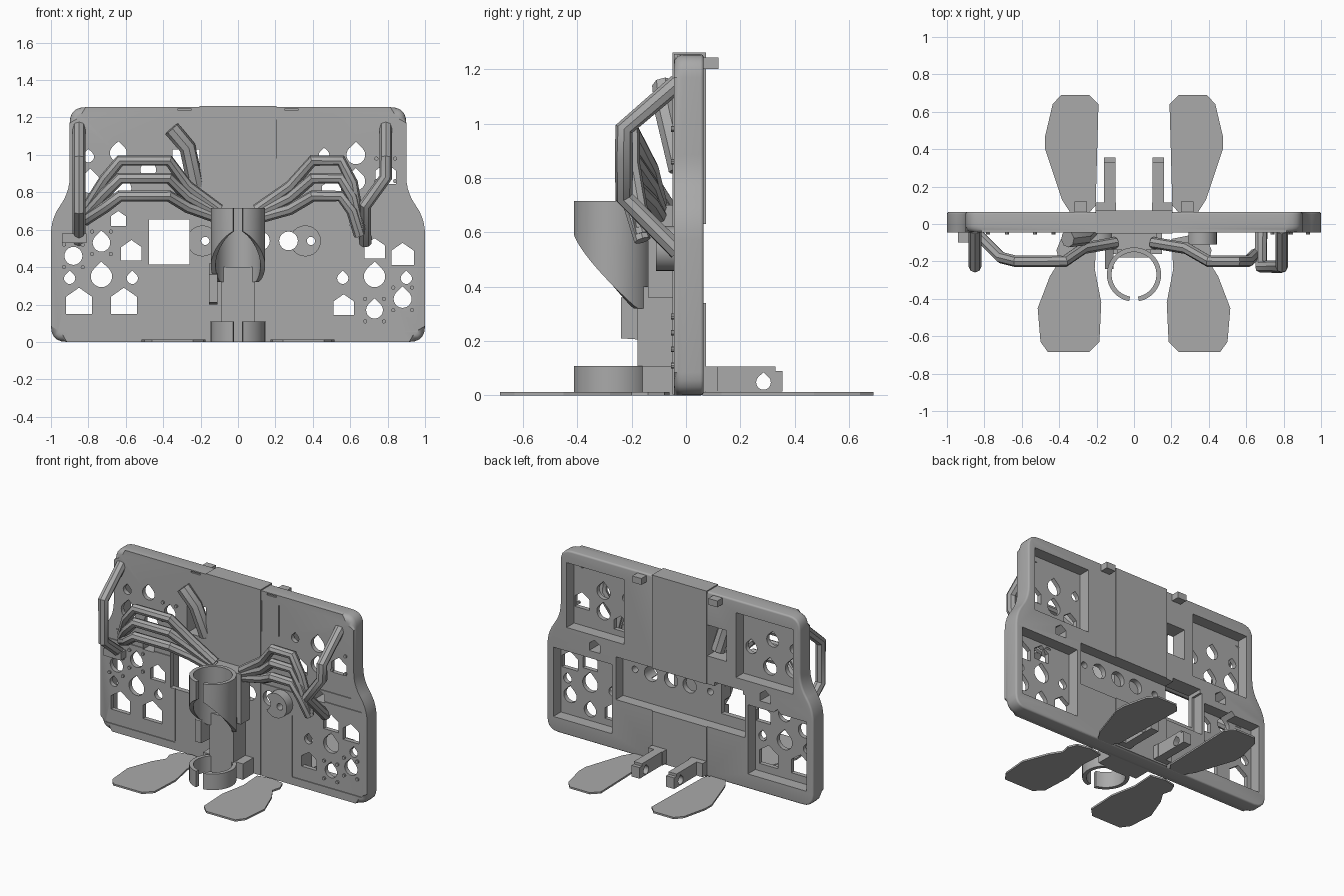
import bpy, bmesh, math
from mathutils import Vector

if "Cube" in bpy.data.objects:
    bpy.data.objects.remove(bpy.data.objects["Cube"], do_unlink=True)

gray = bpy.data.materials.new("plastic_gray")
gray.use_nodes = True
gray.diffuse_color = (0.4, 0.4, 0.4, 1)
gray.node_tree.nodes["Principled BSDF"].inputs["Base Color"].default_value = gray.diffuse_color


def add_object(name, bm):
    bmesh.ops.recalc_face_normals(bm, faces=bm.faces)
    mesh = bpy.data.meshes.new(name)
    bm.to_mesh(mesh)
    bm.free()
    mesh.materials.append(gray)
    obj = bpy.data.objects.new(name, mesh)
    bpy.context.collection.objects.link(obj)
    return obj


def prism(name, points, low, high, axis="y", round_front=0, round_back=0):
    """Extrude a flat outline along one axis, with optional rounded rims."""
    place = {"x": lambda a, b, c: (c, a, b),
             "y": lambda a, b, c: (a, c, b),
             "z": lambda a, b, c: (a, b, c)}[axis]
    bm = bmesh.new()
    rings = [[bm.verts.new(place(a, b, c)) for a, b in points] for c in (low, high)]
    caps = [bm.faces.new(ring) for ring in rings]
    for i in range(len(points)):
        j = (i + 1) % len(points)
        bm.faces.new((rings[0][i], rings[0][j], rings[1][j], rings[1][i]))
    rims = [list(cap.edges) for cap in caps]
    for rim, size in zip(rims, (round_front, round_back)):
        if size:
            bmesh.ops.bevel(bm, geom=rim, offset=size, segments=4, profile=0.5,
                            affect="EDGES", clamp_overlap=True)
    return add_object(name, bm)


def box(name, x0, x1, y0, y1, z0, z1):
    return prism(name, [(x0, y0), (x1, y0), (x1, y1), (x0, y1)], z0, z1, "z")


def circle(x, z, r, n=24):
    return [(x + r * math.cos(math.tau * i / n), z + r * math.sin(math.tau * i / n))
            for i in range(n)]


def teardrop(x, z, r):
    arc = [math.radians(135 + 270 * i / 18) for i in range(19)]
    return [(x + r * math.cos(a), z + r * math.sin(a)) for a in arc] + [(x, z + r * 1.4)]


def house(x, z, r):
    return [(x - r, z - r), (x + r, z - r), (x + r, z + r * 0.3), (x, z + r), (x - r, z + r * 0.3)]


def rounded(points, radius):
    """Round every corner of an outline."""
    result = []
    for i, p in enumerate(points):
        p, a, b = Vector(p), Vector(points[i - 1]), Vector(points[(i + 1) % len(points)])
        start, end = p + (a - p).normalized() * radius, p + (b - p).normalized() * radius
        for k in range(6):
            t = k / 5
            result.append(tuple(start * (1 - t) ** 2 + p * 2 * t * (1 - t) + end * t * t))
    return result


def combine(target, others, operation):
    for other in others:
        mod = target.modifiers.new("combine", "BOOLEAN")
        mod.operation, mod.object, mod.solver = operation, other, "EXACT"
    graph = bpy.context.evaluated_depsgraph_get()
    mesh = bpy.data.meshes.new_from_object(target.evaluated_get(graph))
    target.modifiers.clear()
    target.data = mesh
    for other in others:
        bpy.data.objects.remove(other, do_unlink=True)


def smooth(obj):
    bpy.ops.object.select_all(action="DESELECT")
    obj.select_set(True)
    bpy.context.view_layer.objects.active = obj
    bpy.ops.object.shade_smooth_by_angle(angle=math.radians(35))


def rod(name, path, radius, sides=2):
    """Round bar that follows a bent path."""
    data = bpy.data.curves.new(name, "CURVE")
    data.dimensions = "3D"
    data.bevel_depth, data.bevel_resolution, data.use_fill_caps = radius, sides, True
    line = data.splines.new("POLY")
    line.points.add(len(path) - 1)
    for point, co in zip(line.points, path):
        point.co = (*co, 1)
    data.materials.append(gray)
    obj = bpy.data.objects.new(name, data)
    bpy.context.collection.objects.link(obj)
    bpy.ops.object.select_all(action="DESELECT")
    obj.select_set(True)
    bpy.context.view_layer.objects.active = obj
    bpy.ops.object.convert(target="MESH")
    smooth(obj)


# Backing plate with a square central spine and two round bosses
half = [(1, 0), (1, 0.66), (0.9, 0.8), (0.9, 1.255)]
outline = half + [(-x, z) for x, z in reversed(half)]
plate = prism("back_plate", rounded(outline, 0.085), -0.045, 0.065, "y", 0.035, 0.012)
combine(plate, [
    box("spine", -0.205, 0.205, -0.05, 0.073, 0.003, 1.262),
    prism("boss", circle(-0.19, 0.54, 0.083), -0.11, 0, "y"),
    prism("boss", circle(0.36, 0.54, 0.083), -0.11, 0, "y"),
], "UNION")

# Pockets in the back
cuts = [box("band_pocket", -0.49, 0.48, -0.01, 0.2, 0.34, 0.63)]
for s in (-1, 1):
    for a, b, low, high in ((0.42, 0.85, 0.73, 1.17), (0.51, 0.95, 0.1, 0.57)):
        x0, x1 = sorted((s * a, s * b))
        cuts.append(box("pocket", x0, x1, -0.015, 0.2, low, high))
    cuts.append(box("top_slot", s * 0.285 - 0.035, s * 0.285 + 0.035, -0.2, -0.035, 1.237, 1.247))

# Openings through the plate
drops = [(-0.64, 1.01, 0.045), (-0.48, 0.92, 0.042), (-0.79, 0.85, 0.055), (-0.62, 0.82, 0.05),
         (-0.8, 0.99, 0.03), (0.63, 1, 0.05), (0.46, 1, 0.028), (0.63, 0.86, 0.05),
         (-0.73, 0.53, 0.047), (-0.73, 0.35, 0.057), (-0.9, 0.34, 0.03), (-0.565, 0.34, 0.03),
         (0.73, 0.35, 0.057), (0.56, 0.34, 0.03), (0.88, 0.23, 0.048), (0.73, 0.17, 0.045),
         (0.9, 0.34, 0.03)]
houses = [(-0.57, 0.49, 0.055), (-0.85, 0.22, 0.07), (-0.61, 0.22, 0.07), (0.88, 0.47, 0.06),
          (0.565, 0.2, 0.055), (0.73, 0.5, 0.055), (0.79, 0.9, 0.055), (0.5, 0.82, 0.05),
          (-0.64, 0.66, 0.04), (0.64, 0.66, 0.04)]
rounds = [(-0.88, 0.46, 0.048), (0.27, 0.54, 0.05), (0.12, 0.54, 0.05), (-0.02, 0.54, 0.05),
          (0.39, 0.54, 0.022), (-0.175, 0.54, 0.022)]
for shape, holes in ((teardrop, drops), (house, houses), (circle, rounds)):
    cuts += [prism("opening", shape(*hole), -0.2, 0.2) for hole in holes]
cuts.append(box("window", -0.475, -0.26, -0.2, 0.2, 0.415, 0.655))
cuts.append(box("hook_opening", -0.35, -0.205, -0.2, 0.2, 0.82, 1.03))

# Shallow seams on the front
w = 0.003
for x, low, high in ((-0.44, 0.055, 0.63), (0.44, 0.055, 0.47),
                     (0.21, 0.98, 1.19), (0.34, 0.98, 1.19)):
    cuts.append(box("seam", x - w, x + w, -0.2, -0.039, low, high))
for z, left, right in ((0.055, -0.96, -0.44), (0.055, 0.44, 0.96), (0.63, -0.96, -0.48),
                       (0.705, -0.88, -0.21), (0.705, 0.21, 0.88), (0.63, 0.21, 0.96)):
    cuts.append(box("seam", left, right, -0.2, -0.039, z - w, z + w))
combine(plate, cuts, "DIFFERENCE")
smooth(plate)

# Little pins around some openings
for x, z in ((-0.73, 0.53), (-0.88, 0.46), (0.73, 0.17), (0.88, 0.23), (-0.48, 0.92), (0.79, 0.92)):
    for dx in (-0.05, 0.05):
        for dz in (-0.06, 0.06):
            prism("pin", circle(x + dx, z + dz, 0.011, 10), -0.056, -0.04)


# Open holder tube: slotted ring whose lower rim may sweep upward to the front
def holder(name, top, bottom_rule):
    bm = bmesh.new()
    rows, steps, gap = [], 48, 0.18
    for i in range(steps + 1):
        angle = -math.pi / 2 + gap + (math.tau - 2 * gap) * i / steps
        c, s = math.cos(angle), math.sin(angle)
        low = bottom_rule(-0.27 + 0.145 * s)
        rows.append([bm.verts.new((r * c, -0.27 + r * s, z))
                     for r, z in ((0.145, low), (0.145, top), (0.12, top), (0.12, low))])
    for a, b in zip(rows, rows[1:]):
        for k in range(4):
            bm.faces.new((a[k], a[k - 1], b[k - 1], b[k]))
    bm.faces.new(rows[0])
    bm.faces.new(rows[-1])
    smooth(add_object(name, bm))


def sweep(y):
    t = min(1, max(0, (y + 0.415) / 0.235))
    return 0.6 - 0.28 * t ** 0.75


holder("lower_ring", 0.108, lambda y: 0)
holder("upper_holder", 0.715, sweep)
box("holder_column", -0.09, 0.09, -0.178, -0.045, 0, 0.4)
box("holder_shoulder", -0.12, 0.12, -0.14, -0.045, 0.36, 0.7)
box("ring_mount", -0.15, 0.15, -0.16, -0.045, 0, 0.108)
prism("column_fin", [(-0.24, 0.21), (-0.09, 0.2), (-0.09, 0.42), (-0.24, 0.36)], -0.155, -0.11, "x")

# Flat oval feet
front_foot = [(0.2, -0.08), (0.3, -0.06), (0.39, -0.08), (0.415, -0.14), (0.4, -0.2), (0.45, -0.28),
              (0.515, -0.45), (0.5, -0.63), (0.46, -0.685), (0.24, -0.685), (0.185, -0.63),
              (0.175, -0.42), (0.21, -0.24)]
back_foot = [(0.205, 0.1), (0.24, 0.06), (0.34, 0.06), (0.385, 0.13), (0.475, 0.4), (0.475, 0.47),
             (0.435, 0.64), (0.39, 0.69), (0.24, 0.69), (0.19, 0.64)]
for side, s in (("right", -1), ("left", 1)):
    for part, points in (("front_foot", front_foot), ("back_foot", back_foot)):
        prism(f"{part}_{side}", [(s * x, y) for x, y in points], 0, 0.012, "z")
    # Rear bracket with a cross hole, and the top clip
    x0, x1 = sorted((s * 0.1, s * 0.16))
    bracket = prism(f"rear_bracket_{side}", [(0.05, 0.015), (0.355, 0.015), (0.355, 0.09),
                    (0.33, 0.09), (0.33, 0.107), (0.05, 0.107)], x0, x1, "x")
    combine(bracket, [prism("bolt_hole", teardrop(0.285, 0.048, 0.027), -1, 1, "x")], "DIFFERENCE")
    box(f"bracket_base_{side}", s * 0.15 - 0.055, s * 0.15 + 0.055, 0.06, 0.115, 0.015, 0.107)
    box(f"top_clip_{side}", s * 0.285 - 0.034, s * 0.285 + 0.034, 0.05, 0.12, 1.2, 1.243)

# Curved fingers, three on each side
for i, lift in enumerate((0, 0.095, 0.19)):
    rise = lift * 0.25
    rod(f"right_finger_{i}", [
        (-0.1, -0.1, 0.66 + rise), (-0.27, -0.13, 0.72 + lift * 0.6), (-0.37, -0.2, 0.78 + lift),
        (-0.63, -0.2, 0.78 + lift), (-0.71, -0.18, 0.72 + lift * 0.8),
        (-0.82, -0.07, 0.65 + rise)], 0.031)
    rod(f"left_finger_{i}", [
        (0.1, -0.1, 0.66 + rise), (0.28, -0.13, 0.71 + lift * 0.65), (0.4, -0.2, 0.78 + lift),
        (0.55, -0.2, 0.78 + lift), (0.61, -0.2, 0.7 + lift * 0.8), (0.65, -0.16, 0.57 + rise)], 0.031)

# Long guard handles at the outer edges
rod("right_handle", [(-0.85, -0.03, 1.15), (-0.85, -0.228, 0.98),
                     (-0.85, -0.228, 0.7), (-0.85, -0.03, 0.54)], 0.034)
rod("left_handle", [(0.79, -0.03, 1.15), (0.79, -0.228, 0.98), (0.79, -0.228, 0.88),
                    (0.68, -0.228, 0.73), (0.68, -0.03, 0.53)], 0.034)
box("handle_rest", -0.94, -0.81, -0.1, -0.04, 0.53, 0.58)

# Bent hook over the small opening
rod("hook", [(-0.355, -0.08, 1.14), (-0.27, -0.07, 1.04), (-0.225, -0.02, 0.83)], 0.045)
